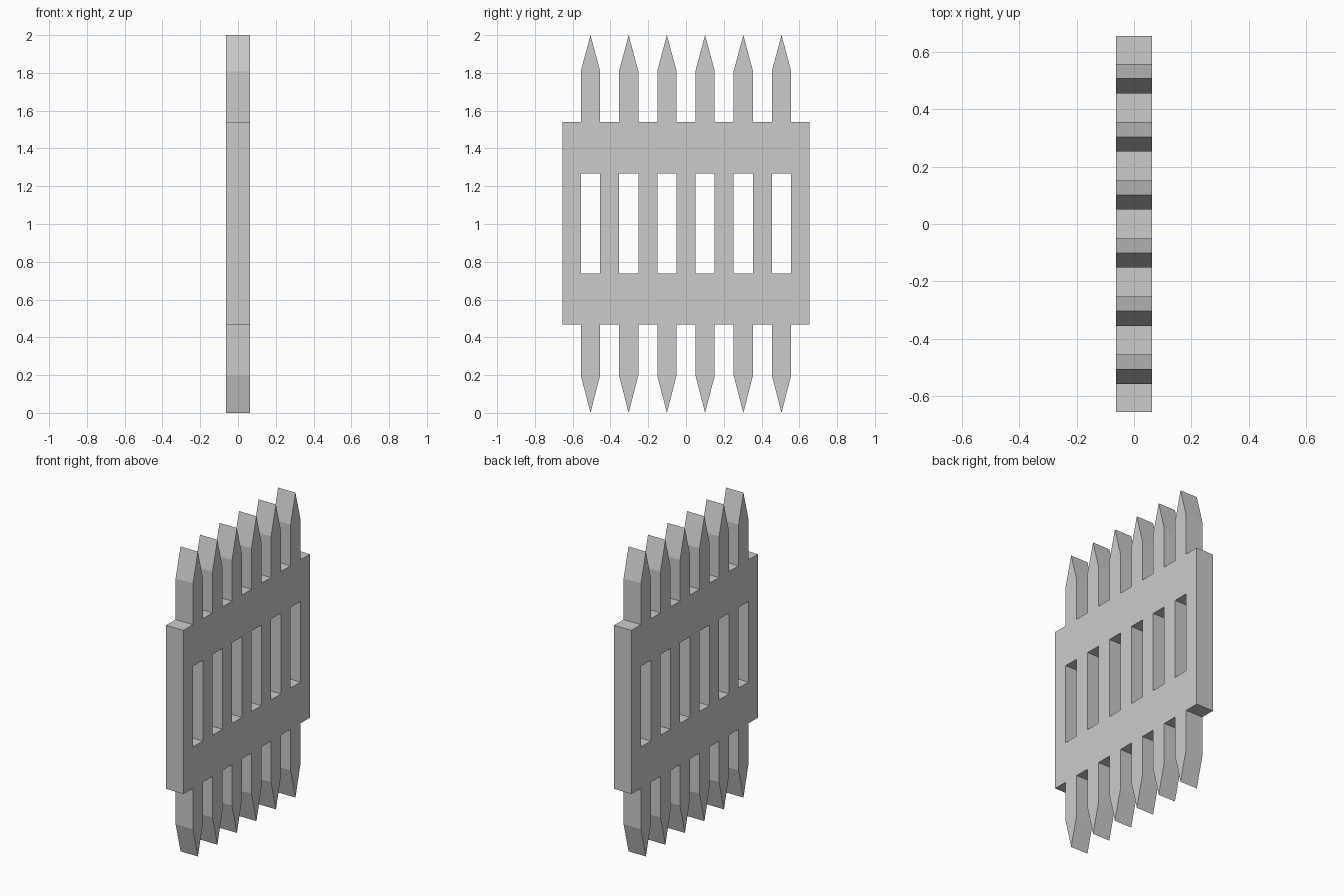
import bpy
from math import pi

if "Cube" in bpy.data.objects:
    bpy.data.objects.remove(bpy.data.objects["Cube"])

HALF_W, HALF_T = 0.655, 0.063        # panel half width, half thickness
PANEL_Z = (0.467, 1.54)              # panel bottom / top
WINDOW_Z = (0.738, 1.267)            # window bottom / top
SHOULDER_Z = (0.198, 1.81)           # where the spikes start to taper
TIP_Z = (0.0, 2.0)
PITCH, HALF_BAR = 0.2023, 0.051
centres = [(i - 2.5) * PITCH for i in range(6)]


def edge_points(ys, k):
    """Spiked edge of the panel, k = 0 bottom, 1 top."""
    pts = []
    for c in ys:
        pts += [(-HALF_BAR + c, PANEL_Z[k]), (-HALF_BAR + c, SHOULDER_Z[k]),
                (c, TIP_Z[k]),
                (HALF_BAR + c, SHOULDER_Z[k]), (HALF_BAR + c, PANEL_Z[k])]
    return [(-HALF_W, PANEL_Z[k])] + pts + [(HALF_W, PANEL_Z[k])]


def add_loop(curve, pts):
    s = curve.splines.new('POLY')
    s.points.add(len(pts) - 1)
    for p, (u, v) in zip(s.points, pts):
        p.co = (u, v, 0, 1)
    s.use_cyclic_u = True
    s.use_smooth = False


# Spiked panel outline with six window holes, extruded to thickness
curve = bpy.data.curves.new("spiked_fence_panel", 'CURVE')
curve.dimensions = '2D'
curve.fill_mode = 'BOTH'
curve.extrude = HALF_T
add_loop(curve, edge_points(centres, 0) + edge_points(centres, 1)[::-1])
for c in centres:
    a, b = c - HALF_BAR, c + HALF_BAR
    add_loop(curve, [(a, WINDOW_Z[0]), (b, WINDOW_Z[0]), (b, WINDOW_Z[1]), (a, WINDOW_Z[1])])

panel = bpy.data.objects.new("spiked_fence_panel", curve)
bpy.context.collection.objects.link(panel)
panel.rotation_euler = (pi / 2, 0, pi / 2)   # stand the profile up in the YZ plane

# Turn into a flat-shaded mesh
bpy.context.view_layer.objects.active = panel
panel.select_set(True)
bpy.ops.object.convert(target='MESH')
bpy.ops.object.shade_flat()
